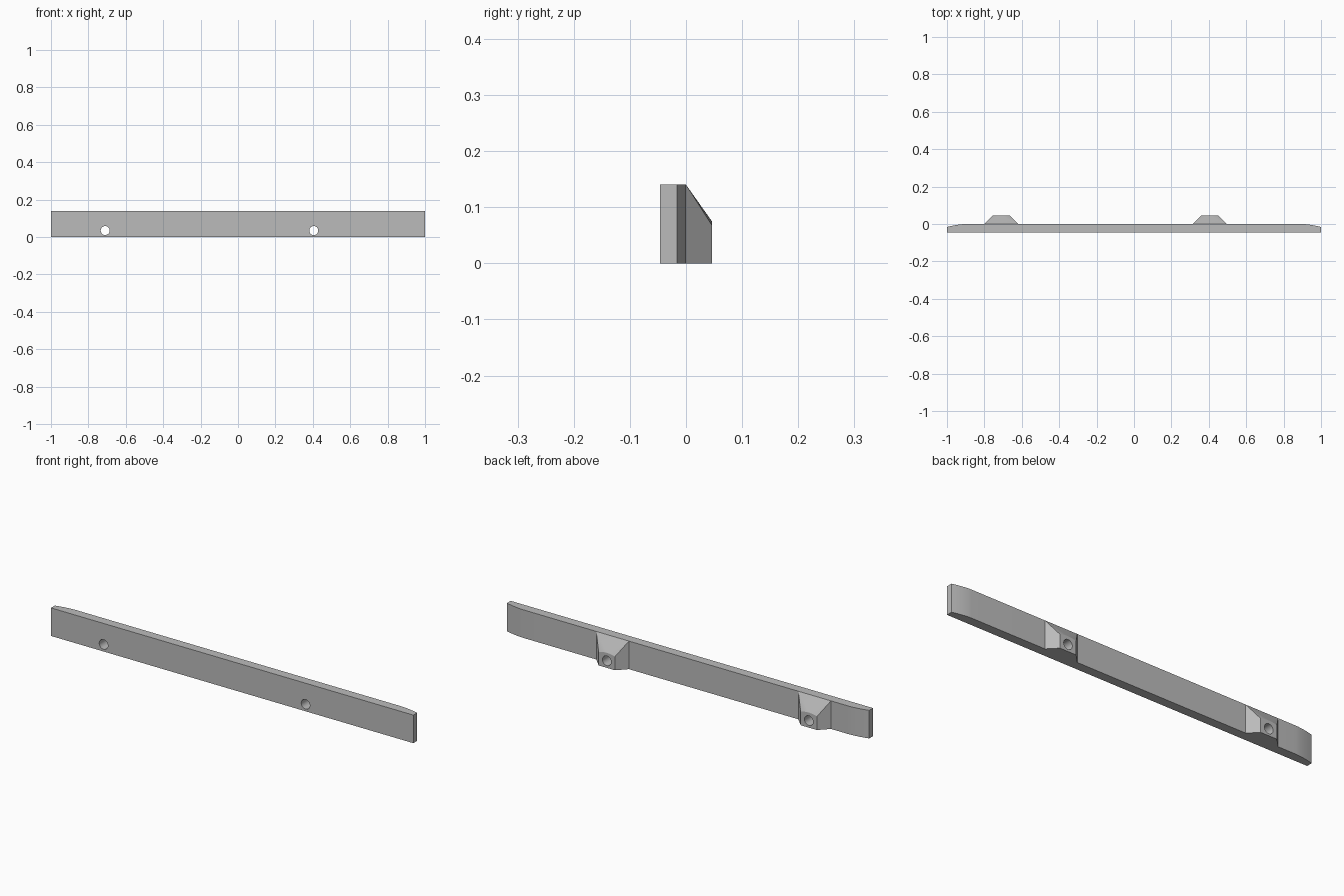
import bpy, bmesh, math

cube = bpy.data.objects.get("Cube")
if cube:
    bpy.data.objects.remove(cube, do_unlink=True)

HEIGHT, FRONT, BACK = 0.14, -0.046, 0.046
BOSS_X = (-0.71, 0.405)

grey = bpy.data.materials.new("plain_grey")
grey.use_nodes = True
colour = (0.5, 0.5, 0.5, 1)
grey.diffuse_color = colour
grey.node_tree.nodes["Principled BSDF"].inputs["Base Color"].default_value = colour


def make_object(name, bm):
    bmesh.ops.recalc_face_normals(bm, faces=bm.faces)
    mesh = bpy.data.meshes.new(name)
    bm.to_mesh(mesh)
    bm.free()
    mesh.materials.append(grey)
    obj = bpy.data.objects.new(name, mesh)
    bpy.context.collection.objects.link(obj)
    return obj


# Long bar: plan outline with gently curved back corners, extruded upward
def make_bar():
    corner = []
    for i in range(9):
        t = i / 8
        corner.append((1 - 0.1 * t, -0.016 + 0.016 * (1 - (1 - t) ** 1.6)))
    outline = [(-1, FRONT), (1, FRONT)] + corner
    outline += [(-x, y) for x, y in reversed(corner)]
    bm = bmesh.new()
    base = bm.faces.new([bm.verts.new((x, y, 0)) for x, y in outline])
    top = bmesh.ops.extrude_face_region(bm, geom=[base])["geom"]
    verts = [g for g in top if isinstance(g, bmesh.types.BMVert)]
    bmesh.ops.translate(bm, vec=(0, 0, HEIGHT), verts=verts)
    return make_object("long_bar", bm)


# Tapered boss: wide rectangle at the bar, shallow arch at the outer face
def make_boss(x, name):
    bm = bmesh.new()
    bl, br, tr, tl = [bm.verts.new((x + s * 0.09, 0, z))
                      for s, z in ((-1, 0), (1, 0), (1, HEIGHT), (-1, HEIGHT))]
    steps = 12
    arch = []
    for i in range(steps + 1):
        u = 2 * i / steps - 1
        arch.append(bm.verts.new((x + u * 0.045, BACK, 0.075 - 0.007 * u * u)))
    fl = bm.verts.new((x - 0.045, BACK, 0))
    fr = bm.verts.new((x + 0.045, BACK, 0))
    bm.faces.new([bl, br, tr, tl])
    bm.faces.new([bl, br, fr, fl])
    bm.faces.new([bl, fl, arch[0], tl])
    bm.faces.new([br, fr, arch[-1], tr])
    bm.faces.new([fl, fr] + arch[::-1])
    # Sloping top fans from the two upper corners onto the arch
    mid = steps // 2
    for i in range(steps):
        bm.faces.new([arch[i], arch[i + 1], tl if i < mid else tr])
    bm.faces.new([tl, tr, arch[mid]])
    return make_object(name, bm)


def boolean(target, other, operation):
    mod = target.modifiers.new(operation.lower(), "BOOLEAN")
    mod.operation = operation
    mod.solver = "EXACT"
    mod.object = other
    bpy.ops.object.select_all(action="DESELECT")
    bpy.context.view_layer.objects.active = target
    target.select_set(True)
    bpy.ops.object.modifier_apply(modifier=mod.name)
    bpy.data.objects.remove(other, do_unlink=True)


# Join the bosses to the bar and bore a screw hole through each
rail = make_bar()
for side, x in zip(("right", "left"), BOSS_X):
    boolean(rail, make_boss(x, side + "_boss"), "UNION")
    bpy.ops.mesh.primitive_cylinder_add(vertices=32, radius=0.024, depth=0.3,
                                        location=(x, 0, 0.035),
                                        rotation=(math.pi / 2, 0, 0))
    bore = bpy.context.object
    bore.hide_render = True
    bore.data.materials.append(grey)
    boolean(rail, bore, "DIFFERENCE")

rail.name = "mounting_rail"
bpy.ops.object.select_all(action="DESELECT")
rail.select_set(True)
bpy.context.view_layer.objects.active = rail
bpy.ops.object.shade_smooth_by_angle(angle=math.radians(25))
